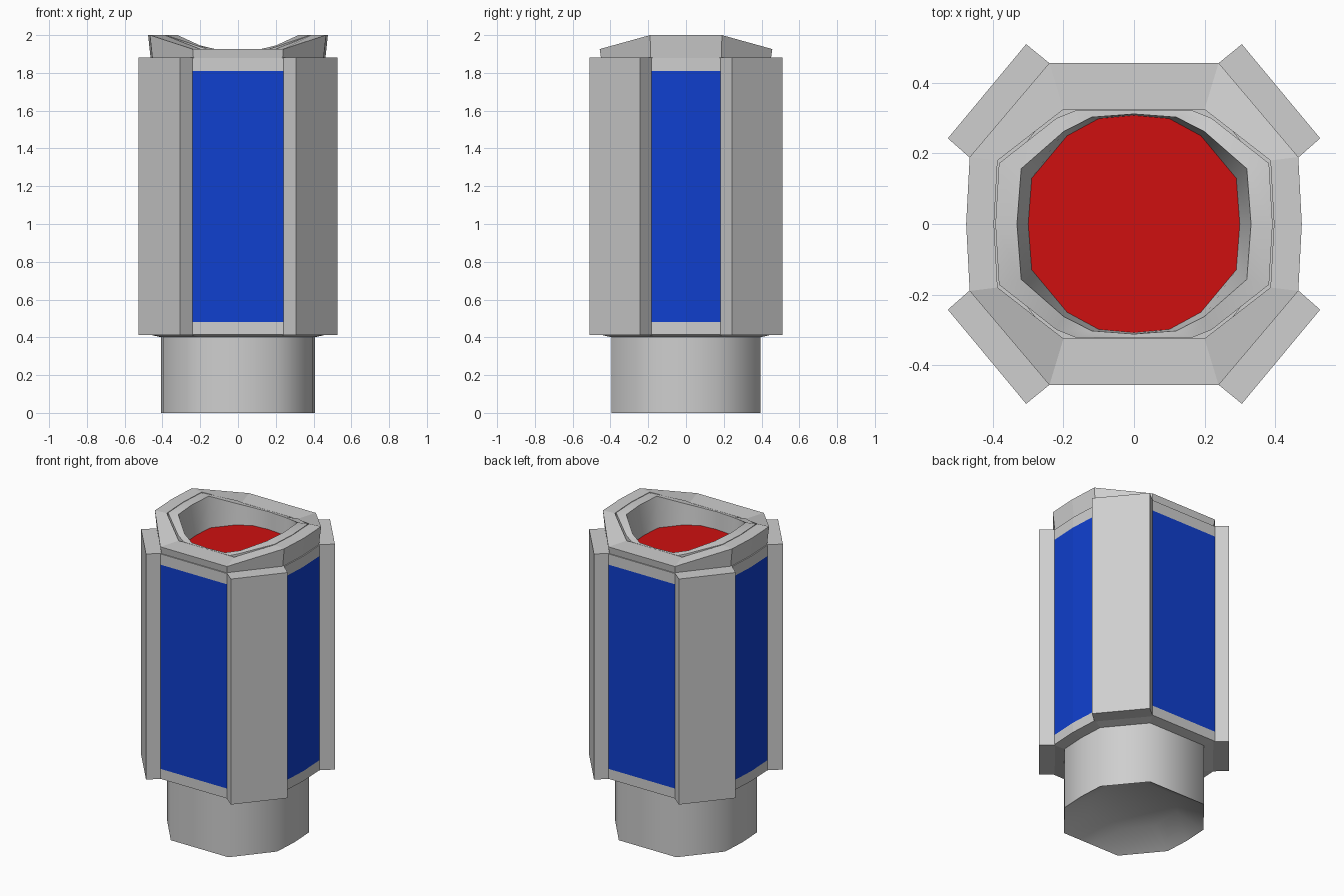
import bpy, bmesh, math

cube = bpy.data.objects.get("Cube")
if cube:
    bpy.data.objects.remove(cube)


def material(name, rgb):
    m = bpy.data.materials.new(name)
    m.use_nodes = True
    m.diffuse_color = (*rgb, 1)
    m.node_tree.nodes["Principled BSDF"].inputs["Base Color"].default_value = (*rgb, 1)
    return m


grey = material("light grey", (0.62, 0.62, 0.62))
blue = material("blue", (0.005, 0.05, 0.62))
red = material("red", (0.62, 0.005, 0.005))


def full_loop(quarter):
    """Mirror points running from the +x axis to the +y axis into a closed loop."""
    half = quarter + [(-x, y, z) for x, y, z in reversed(quarter) if x > 0]
    return half + [(x, -y, z) for x, y, z in reversed(half) if y > 0]


def at(quarter, z, scale=1):
    return [(p[0] * scale, p[1] * scale, z) for p in quarter]


def loft(name, quarters, mats, cap_first=False, cap_last=False, smooth=None):
    """Skin a series of loops, optionally closing either end."""
    bm = bmesh.new()
    rings = [[bm.verts.new(p) for p in full_loop(q)] for q in quarters]
    n = len(rings[0])
    for a, b in zip(rings, rings[1:]):
        for i in range(n):
            j = (i + 1) % n
            bm.faces.new((a[i], a[j], b[j], b[i]))
    if cap_first:
        bm.faces.new(rings[0][::-1])
    if cap_last:
        bm.faces.new(rings[-1])
    mesh = bpy.data.meshes.new(name)
    bm.to_mesh(mesh)
    bm.free()
    obj = bpy.data.objects.new(name, mesh)
    bpy.context.collection.objects.link(obj)
    for m in mats:
        mesh.materials.append(m)
    if smooth:
        bpy.ops.object.select_all(action='DESELECT')
        obj.select_set(True)
        bpy.context.view_layer.objects.active = obj
        bpy.ops.object.shade_smooth_by_angle(angle=math.radians(smooth))
    return obj


# Ten-sided outline shared by the base, body and rim
outline = [(0.47, 0), (0.46, 0.19), (0.24, 0.457), (0, 0.457)]

# Base tube with a tapered recess underneath
loft("base", [at(outline, 0.09, 0.54), at(outline, 0, 0.865), at(outline, 0.41, 0.865)],
     [grey], cap_first=True, smooth=58)

# Body with blue panels on the front, back and sides
body = loft("body", [at(outline, 0.40, 0.86), at(outline, 0.415), at(outline, 0.48),
                     at(outline, 1.81), at(outline, 1.88)], [grey, blue], True, True)
for f in body.data.polygons:
    n = f.normal
    if 0.5 < f.center.z < 1.8 and max(abs(n.x), abs(n.y)) > 0.9:
        f.material_index = 1

# Corner pillars
for side, sx in (("left", 1), ("right", -1)):
    for end, sy in (("front", -1), ("back", 1)):
        bm = bmesh.new()
        corners = [(0.22, 0.44), (0.445, 0.17), (0.528, 0.243), (0.306, 0.51)]
        verts = [bm.verts.new((x * sx, y * sy, 0.413)) for x, y in corners]
        face = bm.faces.new(verts)
        top = bmesh.ops.extrude_face_region(bm, geom=[face])["geom"]
        bmesh.ops.translate(bm, vec=(0, 0, 1.469),
                            verts=[v for v in top if isinstance(v, bmesh.types.BMVert)])
        bmesh.ops.recalc_face_normals(bm, faces=bm.faces)
        mesh = bpy.data.meshes.new("pillar")
        bm.to_mesh(mesh)
        bm.free()
        mesh.materials.append(grey)
        pillar = bpy.data.objects.new(f"{end}_{side}_pillar", mesh)
        bpy.context.collection.objects.link(pillar)

# Raised rim, high on the sides and low at front and back
HI, LO = 2.0, 1.926
rim_outer = [(0.476, 0, HI), (0.466, 0.19, HI), (0.24, 0.457, LO), (0, 0.457, LO)]
rim_inner = [(0.397, 0, HI), (0.387, 0.18, HI), (0.2, 0.325, LO), (0, 0.325, LO)]
loft("rim", [at(outline, 1.88, 0.985), rim_outer, rim_inner, at(rim_inner, 1.87)], [grey])

# Collar just inside the rim, sloping down to the lens
collar_outer = [(0.393, 0, HI), (0.383, 0.172, HI), (0.22, 0.3, 1.945),
                (0.165, 0.322, LO), (0, 0.324, LO)]
collar_inner = [(0.332, 0, HI), (0.32, 0.157, HI), (0.2, 0.262, 1.945),
                (0.12, 0.303, LO), (0, 0.312, LO)]
lens_edge = [(0.3, 0, 1.81), (0.29, 0.13, 1.81), (0.19, 0.25, 1.81),
             (0.1, 0.299, 1.81), (0, 0.308, 1.81)]
loft("collar", [at(collar_outer, 1.87), collar_outer, collar_inner, lens_edge],
     [grey], smooth=40)

# Red lens sitting in the well, and the body top opened around it
loft("lens", [at(lens_edge, 1.80), at(lens_edge, 1.812)], [red], cap_last=True)
bm = bmesh.new()
bm.from_mesh(body.data)
bm.faces.ensure_lookup_table()
lid = max(bm.faces, key=lambda f: f.calc_center_median().z)
bmesh.ops.inset_region(bm, faces=[lid], thickness=0.1)
bmesh.ops.delete(bm, geom=[lid], context='FACES')
bm.to_mesh(body.data)
bm.free()
